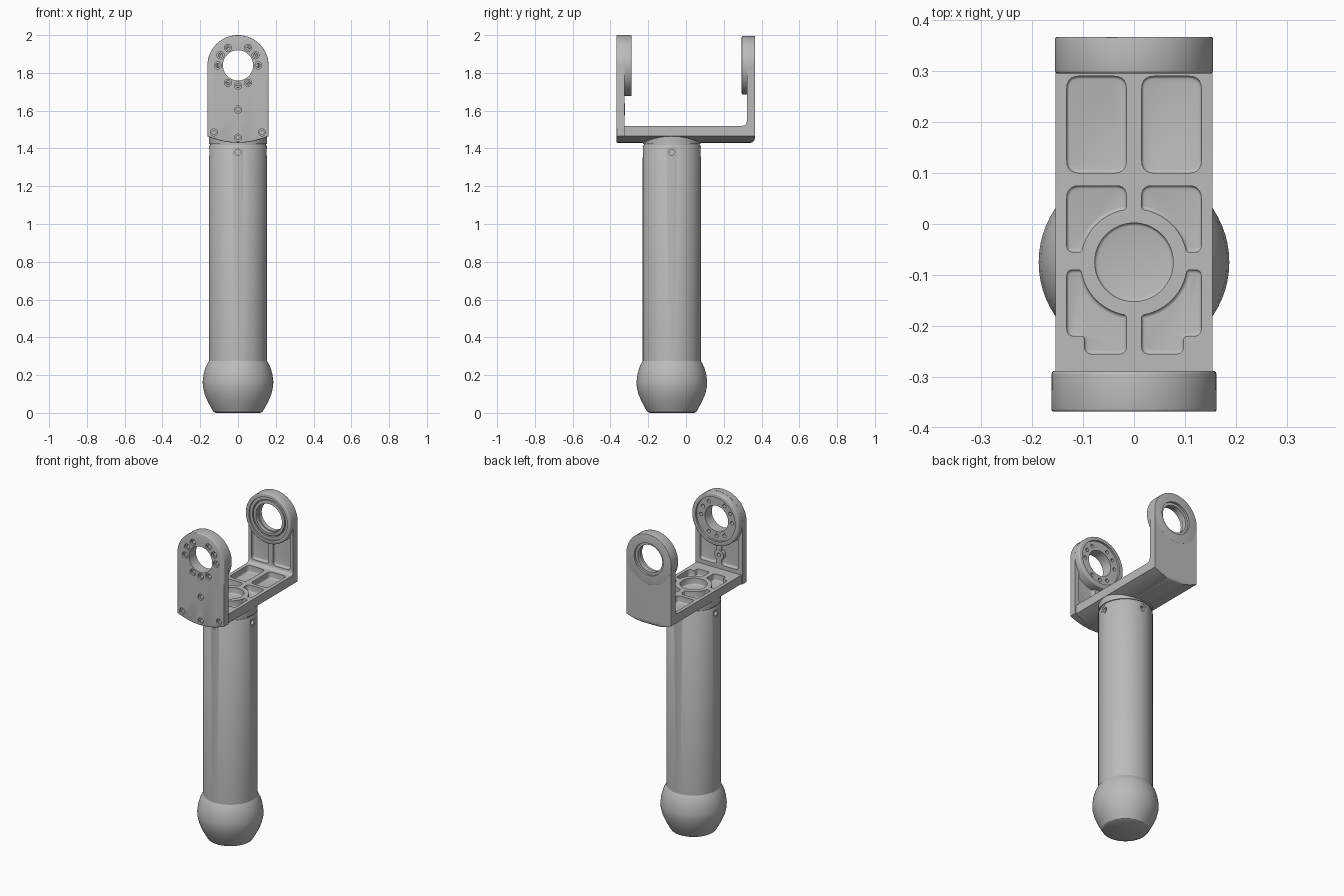
import bpy, bmesh, math
from mathutils import Vector

if "Cube" in bpy.data.objects:
    bpy.data.objects.remove(bpy.data.objects["Cube"])

metal = bpy.data.materials.new("satin grey metal")
metal.use_nodes = True
GREY = (0.5, 0.5, 0.5, 1)
metal.diffuse_color = GREY
metal.node_tree.nodes["Principled BSDF"].inputs["Base Color"].default_value = GREY

TUBE_Y, EYE_Z = -0.075, 1.84
AXES = {"X": lambda u, v, w: (w, u, v),
        "Y": lambda u, v, w: (u, w, v),
        "Z": lambda u, v, w: (u, v, w)}


def to_object(name, bm):
    bmesh.ops.recalc_face_normals(bm, faces=bm.faces)
    mesh = bpy.data.meshes.new(name)
    bm.to_mesh(mesh)
    bm.free()
    obj = bpy.data.objects.new(name, mesh)
    bpy.context.collection.objects.link(obj)
    mesh.materials.append(metal)
    return obj


def prism(name, outline, axis, a, b, round_a=0, round_b=0):
    """Extrude a 2D outline along an axis from a to b, rounding the end rims."""
    bm = bmesh.new()
    ends = [[bm.verts.new(AXES[axis](u, v, w)) for u, v in outline] for w in (a, b)]
    caps = [bm.faces.new(ring) for ring in ends]
    n = len(outline)
    for i in range(n):
        j = (i + 1) % n
        bm.faces.new((ends[0][i], ends[0][j], ends[1][j], ends[1][i]))
    bmesh.ops.recalc_face_normals(bm, faces=bm.faces)
    for cap, size in zip(caps, (round_a, round_b)):
        if size:
            bmesh.ops.bevel(bm, geom=list(cap.edges), offset=size, segments=3,
                            profile=0.5, affect="EDGES")
    return to_object(name, bm)


def arc(cu, cv, r, start, end, n):
    steps = [math.radians(start + (end - start) * i / n) for i in range(n + 1)]
    return [(cu + r * math.cos(t), cv + r * math.sin(t)) for t in steps]


def disc(name, axis, cu, cv, r, a, b, n=64, **rims):
    return prism(name, arc(cu, cv, r, 0, 360, n)[:-1], axis, a, b, **rims)


def fillet(corners):
    """Round the corners (u, v, radius) of a polygon."""
    out = []
    for i, (u, v, r) in enumerate(corners):
        p = Vector((u, v))
        if not r:
            out.append((u, v))
            continue
        q0 = Vector(corners[i - 1][:2]) - p
        q1 = Vector(corners[(i + 1) % len(corners)][:2]) - p
        d = min(r, 0.45 * q0.length, 0.45 * q1.length)
        for k in range(6):
            t = k / 5
            out.append(tuple(p + q0.normalized() * d * (1 - t) ** 2 + q1.normalized() * d * t * t))
    return out


def lathe(name, profile, cx, cy, n=64):
    bm = bmesh.new()
    verts = [bm.verts.new((r, 0, z)) for r, z in profile]
    edges = [bm.edges.new(pair) for pair in zip(verts, verts[1:])]
    bmesh.ops.spin(bm, geom=verts + edges, cent=(0, 0, 0), axis=(0, 0, 1),
                   angle=math.tau, steps=n, use_duplicate=False)
    bmesh.ops.remove_doubles(bm, verts=bm.verts, dist=1e-5)
    bmesh.ops.translate(bm, verts=bm.verts, vec=(cx, cy, 0))
    return to_object(name, bm)


def combine(obj, parts, operation="DIFFERENCE"):
    """Apply boolean parts to an object, then drop the helpers."""
    for part in parts:
        part.hide_render = True
        mod = obj.modifiers.new("shape", "BOOLEAN")
        mod.operation, mod.solver, mod.object = operation, "EXACT", part
    bpy.context.view_layer.update()
    result = obj.evaluated_get(bpy.context.evaluated_depsgraph_get())
    mesh = bpy.data.meshes.new_from_object(result)
    obj.modifiers.clear()
    obj.data = mesh
    for part in parts:
        bpy.data.objects.remove(part)


def arm_outline(w, top):
    """Round-topped plate with a gently bowed lower edge."""
    bow = [(w * k / 8, 1.43 + 0.035 * (k / 8) ** 2) for k in range(-8, 9)]
    return arc(0, top - w, w, 0, 180, 32) + bow


def mirrored(outline):
    return [outline, [(-u, v) for u, v in outline]]


def arm_pockets(y_open, y_floor):
    shape = fillet([(0.016, 1.545, 0.02), (0.132, 1.545, 0.02),
                    (0.132, 1.8, 0.02), (0.016, 1.8, 0.02)])
    return [prism("pocket", s, "Y", y_open, y_floor, round_b=0.008) for s in mirrored(shape)]


# Foot: bulb with a flat underside
foot = lathe("foot", [(0, 0), (0.118, 0), (0.13, 0.006), (0.141, 0.025), (0.16, 0.06),
                      (0.177, 0.1), (0.186, 0.14), (0.187, 0.165), (0.182, 0.205),
                      (0.172, 0.24), (0.16, 0.265), (0.15, 0.28), (0, 0.28)], 0, TUBE_Y)

# Leg tube with groove and neck, and four screw holes near the top
tube = lathe("leg_tube", [(0, 0.26), (0.154, 0.26), (0.154, 1.41), (0.15, 1.417),
                          (0.147, 1.417), (0.147, 1.424), (0.153, 1.424),
                          (0.153, 1.468), (0, 1.468)], 0, TUBE_Y)
holes = []
for s in (-1, 1):
    for r, depth in ((0.028, 0.151), (0.016, 0.135)):
        holes.append(disc("hole", "Y", 0, 1.38, r, TUBE_Y + s * 0.2, TUBE_Y + s * depth, 20))
        holes.append(disc("hole", "X", TUBE_Y, 1.38, r, s * 0.2, s * depth, 20))
combine(tube, holes)

# Yoke: L-shaped base and back arm, trimmed to the arm outline
profile = fillet([(-0.325, 1.428, 0), (0.366, 1.428, 0.035), (0.366, 2.1, 0),
                  (0.322, 2.1, 0), (0.322, 1.52, 0.025), (-0.325, 1.52, 0)])
yoke = prism("yoke_base_and_back_arm", profile, "X", -0.3, 0.3)
combine(yoke, [prism("trim", arm_outline(0.154, 1.994), "Y", -0.5, 0.5)], "INTERSECT")

# Weight-saving pockets in the base, curving around the round centre recess
RING = 0.105
front_arc = [(u, v, 0) for u, v in arc(0, TUBE_Y, RING, -81.8, -8.2, 12)]
back_arc = [(u, v, 0) for u, v in arc(0, TUBE_Y, RING, 11, 81.8, 12)]
for curve in (front_arc, back_arc):
    for end in (0, -1):
        curve[end] = curve[end][:2] + (0.006,)
shapes = [
    [(0.015, 0.1, 0.025), (0.132, 0.1, 0.025), (0.132, 0.29, 0.025), (0.015, 0.29, 0.025)],
    back_arc + [(0.015, 0.075, 0.02), (0.132, 0.075, 0.025), (0.132, -0.055, 0.02)],
    front_arc + [(0.132, -0.09, 0.02), (0.132, -0.22, 0.02), (0.097, -0.22, 0.008),
                 (0.097, -0.255, 0.015), (0.015, -0.255, 0.015)],
]
pockets = [prism("pocket", s, "Z", 1.6, 1.48, round_b=0.006)
           for shape in shapes for s in mirrored(fillet(shape))]
pockets.append(disc("recess", "Z", 0, TUBE_Y, 0.077, 1.6, 1.48, round_b=0.006))
combine(yoke, pockets + arm_pockets(0.29, 0.343))

# Back eye: bearing housing with stepped bores on both faces
combine(yoke, [disc("boss", "Y", 0, EYE_Z, 0.155, 0.295, 0.3665, round_a=0.006, round_b=0.003)],
        "UNION")
combine(yoke, [disc("bore", "Y", 0, EYE_Z, r, a, b) for r, a, b in (
    (0.132, 0.28, 0.304), (0.114, 0.28, 0.325), (0.084, 0.28, 0.4), (0.1, 0.353, 0.4))])
bearing = disc("bearing_ring", "Y", 0, EYE_Z, 0.108, 0.303, 0.33, round_a=0.003)
combine(bearing, [disc("bore", "Y", 0, EYE_Z, 0.09, 0.28, 0.35)])

# Front arm: separate plate with pockets, eye boss and screw boss
plate = prism("front_arm", arm_outline(0.162, 2.0), "Y", -0.368, -0.325, round_a=0.005)
combine(plate, arm_pockets(-0.3, -0.345))
combine(plate, [disc("boss", "Y", 0, EYE_Z - 0.002, 0.1615, -0.36, -0.288, round_b=0.006),
                disc("screw_boss", "Y", 0, 1.606, 0.032, -0.35, -0.322, 24)], "UNION")
cuts = [disc("bore", "Y", 0, EYE_Z, 0.08, -0.4, -0.2),
        disc("recess", "Y", 0, EYE_Z, 0.136, -0.2, -0.3)]
screws = [(0, 1.606), (0, 1.457), (-0.127, 1.485), (0.127, 1.485)]
for angle in (0, 30, 60, 120, 150, 180, 240, 270, 300):
    t = math.radians(angle)
    screws.append((0.107 * math.cos(t), EYE_Z + 0.107 * math.sin(t)))
for x, z in screws:
    cuts.append(disc("counterbore", "Y", x, z, 0.019, -0.4, -0.356, 20))
    cuts.append(disc("screw_hole", "Y", x, z, 0.011, -0.4, -0.25, 16))
combine(plate, cuts)

# Smooth curved faces, keep machined edges crisp
for obj in (foot, tube, yoke, bearing, plate):
    bpy.ops.object.select_all(action="DESELECT")
    obj.select_set(True)
    bpy.context.view_layer.objects.active = obj
    bpy.ops.object.shade_smooth_by_angle(angle=math.radians(32))
